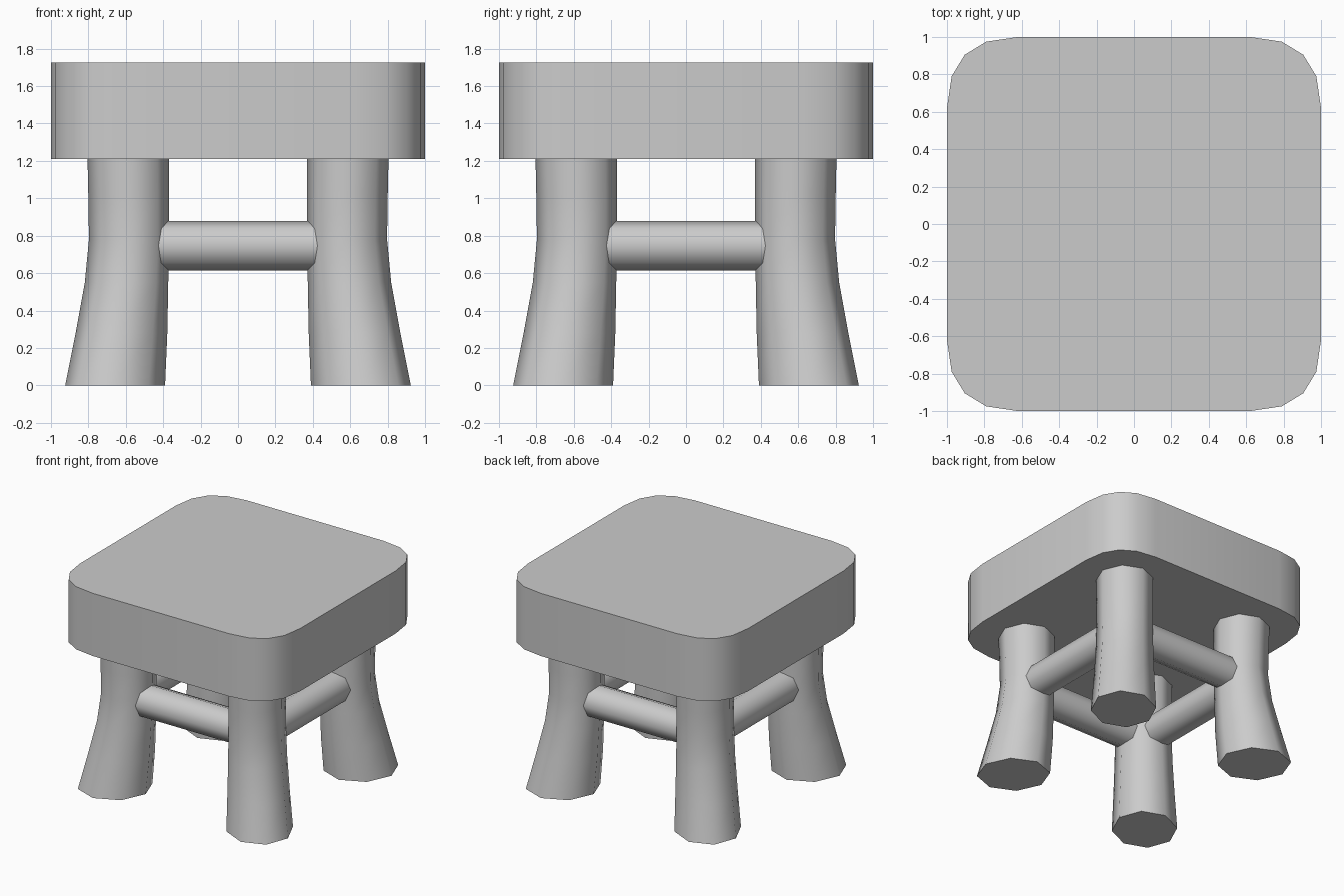
import bpy, bmesh
from math import cos, sin, pi, radians, sqrt
from mathutils import Vector, Matrix

if "Cube" in bpy.data.objects:
    bpy.data.objects.remove(bpy.data.objects["Cube"])


def loft(name, rings):
    """Skin a stack of equal-length point rings and cap both ends."""
    bm = bmesh.new()
    loops = [[bm.verts.new(p) for p in ring] for ring in rings]
    n = len(loops[0])
    for a, b in zip(loops, loops[1:]):
        for i in range(n):
            j = (i + 1) % n
            bm.faces.new((a[i], a[j], b[j], b[i]))
    bm.faces.new(loops[0][::-1])
    bm.faces.new(loops[-1])
    bmesh.ops.recalc_face_normals(bm, faces=bm.faces)
    mesh = bpy.data.meshes.new(name)
    bm.to_mesh(mesh)
    bm.free()
    mesh.shade_smooth()
    mesh.set_sharp_from_angle(angle=radians(60))
    obj = bpy.data.objects.new(name, mesh)
    bpy.context.collection.objects.link(obj)
    return obj


# Seat: thick slab with softly rounded corners
corner = [(1, 0.62), (0.975, 0.79), (0.905, 0.905), (0.79, 0.975), (0.62, 1)]
outline = [Matrix.Rotation(k * pi / 2, 2) @ Vector(p) for k in range(4) for p in corner]
loft("seat", [[(p.x, p.y, z) for p in outline] for z in (1.21, 1.725)])

# Legs: eight-sided, splayed outward along the diagonals
# (height, centre offset in x and y, radial radius, tangential radius)
leg_profile = [(0, 0.657, 0.282, 0.252), (0.28, 0.623, 0.254, 0.236),
               (0.55, 0.596, 0.223, 0.223), (0.78, 0.583, 0.210, 0.218),
               (1.0, 0.584, 0.213, 0.219), (1.25, 0.587, 0.217, 0.220)]
leg_names = ["back_right_leg", "back_left_leg", "front_left_leg", "front_right_leg"]
for k, name in enumerate(leg_names):
    turn = Matrix.Rotation(pi / 4 + k * pi / 2, 3, 'Z')
    loft(name, [[turn @ Vector((c * sqrt(2) + rr * cos(i * pi / 4), rt * sin(i * pi / 4), z))
                 for i in range(8)] for z, c, rr, rt in leg_profile])

# Stretchers: eight-sided rods joining neighbouring legs
rod_names = ["front_stretcher", "right_stretcher", "back_stretcher", "left_stretcher"]
for k, name in enumerate(rod_names):
    turn = Matrix.Rotation(k * pi / 2, 3, 'Z')
    loft(name, [[turn @ Vector((x, -0.595 + 0.132 * cos(i * pi / 4), 0.747 + 0.132 * sin(i * pi / 4)))
                 for i in range(8)] for x in (-0.55, 0.55)])
